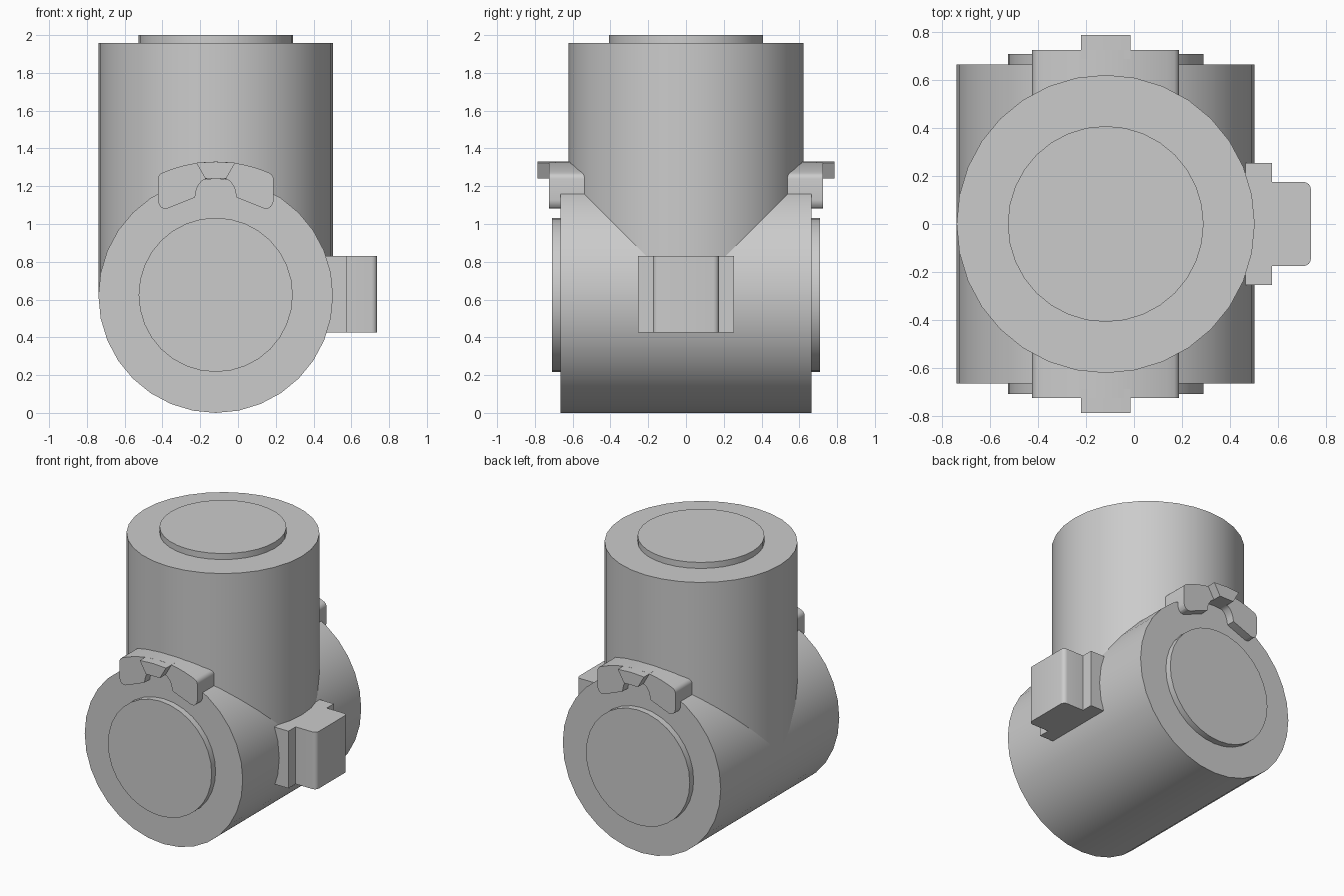
import bpy, bmesh, math
from mathutils import Matrix, Vector

old = bpy.data.objects.get("Cube")
if old:
    bpy.data.objects.remove(old)

CX, R = -0.118, 0.621          # pipe axis offset and radius

grey = bpy.data.materials.new("mid_grey")
grey.use_nodes = True
colour = (0.6, 0.6, 0.6, 1)
grey.diffuse_color = colour
grey.node_tree.nodes["Principled BSDF"].inputs["Base Color"].default_value = colour


def finish(name, bm):
    bmesh.ops.recalc_face_normals(bm, faces=bm.faces)
    mesh = bpy.data.meshes.new(name)
    bm.to_mesh(mesh)
    bm.free()
    ob = bpy.data.objects.new(name, mesh)
    bpy.context.collection.objects.link(ob)
    mesh.materials.append(grey)
    bpy.ops.object.select_all(action='DESELECT')
    ob.select_set(True)
    bpy.context.view_layer.objects.active = ob
    bpy.ops.object.shade_smooth_by_angle(angle=math.radians(30))
    return ob


def cylinder(name, radius, start, end):
    start, end = Vector(start), Vector(end)
    axis = end - start
    turn = Matrix.Rotation(math.pi / 2, 4, 'X') if abs(axis.y) > 0 else Matrix()
    bm = bmesh.new()
    bmesh.ops.create_cone(bm, cap_ends=True, segments=32, radius1=radius,
                          radius2=radius, depth=axis.length,
                          matrix=Matrix.Translation((start + end) / 2) @ turn)
    return finish(name, bm)


def extrude(name, points, direction, rounded=(), radius=0.03):
    """Extrude a closed profile; round the long edges at the given corners."""
    bm = bmesh.new()
    verts = [bm.verts.new(p) for p in points]
    face = bm.faces.new(verts)
    new = bmesh.ops.extrude_face_region(bm, geom=[face], use_keep_orig=True)
    bmesh.ops.translate(bm, vec=direction,
                        verts=[g for g in new["geom"] if isinstance(g, bmesh.types.BMVert)])
    along = Vector(direction).normalized()
    picked = {verts[i] for i in rounded}
    edges = [e for e in bm.edges if picked & set(e.verts) and
             abs((e.verts[1].co - e.verts[0].co).normalized().dot(along)) > 0.99]
    if edges:
        bmesh.ops.bevel(bm, geom=edges, offset=radius, segments=4, profile=0.5,
                        affect='EDGES', clamp_overlap=True)
    return finish(name, bm)


# Two crossing pipes
cylinder("horizontal_pipe", R, (CX, -0.665, R), (CX, 0.665, R))
cylinder("upright_pipe", R, (CX, 0, R), (CX, 0, 1.957))

# Raised end discs
cylinder("top_disc", 0.408, (CX, 0, 1.9), (CX, 0, 2.0))
cylinder("end_discs", 0.408, (CX, -0.709, 0.625), (CX, 0.709, 0.625))

# Arched clips and their tabs at both ends
arch_r, half = 0.709, 0.306
a = math.asin(half / arch_r)
arch = [(arch_r * math.sin(t), R + arch_r * math.cos(t))
        for t in (a - 2 * a * i / 12 for i in range(13))]
right = [(0.065, 1.24), (0.1, 1.195), (0.11, 1.14), (0.275, 1.075), (half, 1.105)]
lower = [(-x, z) for x, z in reversed(right)] + right
tab = [(-0.055, 1.24), (0.055, 1.24), (0.103, 1.324), (0, 1.33), (-0.103, 1.324)]
for side, label in ((-1, "front"), (1, "back")):
    outline = [(CX + x, side * 0.725, z) for x, z in arch + lower]
    extrude(label + "_clip", outline, (0, -side * 0.24, 0),
            rounded=(0, 12, 13, 14, 16, 17, 18, 19, 21, 22))
    extrude(label + "_tab", [(CX + x, side * 0.787, z) for x, z in tab],
            (0, -side * 0.1, 0))

# Side bracket with flange
bracket = [(0.3, 0.255), (0.575, 0.255), (0.575, 0.175), (0.737, 0.175)]
bracket += [(x, -y) for x, y in reversed(bracket)]
extrude("side_bracket", [(x, y, 0.425) for x, y in bracket], (0, 0, 0.406),
        rounded=(3, 4))
